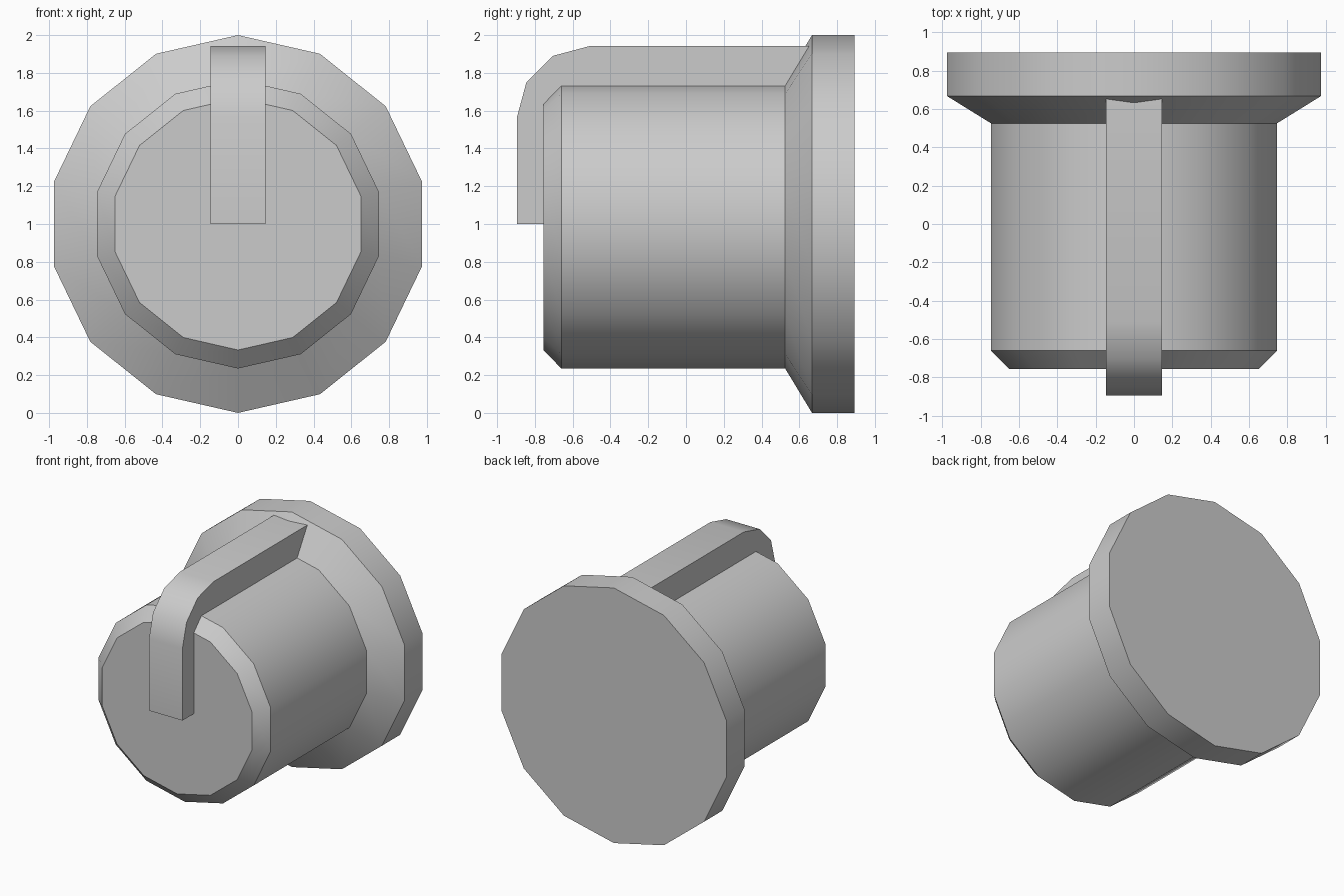
import bpy, bmesh, math

if "Cube" in bpy.data.objects:
    bpy.data.objects.remove(bpy.data.objects["Cube"])

grey = bpy.data.materials.new("grey plastic")
grey.diffuse_color = (0.6, 0.6, 0.6, 1)
grey.use_nodes = True
grey.node_tree.nodes["Principled BSDF"].inputs["Base Color"].default_value = grey.diffuse_color


def finish(bm, name):
    bmesh.ops.recalc_face_normals(bm, faces=bm.faces)
    mesh = bpy.data.meshes.new(name)
    bm.to_mesh(mesh)
    bm.free()
    obj = bpy.data.objects.new(name, mesh)
    bpy.context.collection.objects.link(obj)
    mesh.materials.append(grey)
    bpy.ops.object.select_all(action='DESELECT')
    obj.select_set(True)
    bpy.context.view_layer.objects.active = obj
    bpy.ops.object.shade_smooth_by_angle(angle=math.radians(35))
    return obj


# Knob body: 14-sided turned shape along y, with chamfered front and flared skirt
SIDES = 14
profile = [(-0.755, 0.667), (-0.66, 0.765), (0.525, 0.765), (0.667, 1.0), (0.893, 1.0)]
bm = bmesh.new()
rings = []
for y, r in profile:
    rings.append([bm.verts.new((r * math.sin(2 * math.pi * i / SIDES), y,
                                1 + r * math.cos(2 * math.pi * i / SIDES)))
                  for i in range(SIDES)])
for a, b in zip(rings, rings[1:]):
    for i in range(SIDES):
        j = (i + 1) % SIDES
        bm.faces.new((a[i], a[j], b[j], b[i]))
bm.faces.new(rings[0])
bm.faces.new(rings[-1])
finish(bm, "knob_body")

# Pointer: side outline with rounded front corner, extruded across x
outline = [(-0.895, 1.0), (-0.895, 1.565), (-0.845, 1.75), (-0.705, 1.89),
           (-0.51, 1.942), (0.75, 1.942), (0.75, 1.0)]
bm = bmesh.new()
side = bm.faces.new([bm.verts.new((-0.145, y, z)) for y, z in outline])
ext = bmesh.ops.extrude_face_region(bm, geom=[side])
bmesh.ops.translate(bm, vec=(0.29, 0, 0),
                    verts=[v for v in ext["geom"] if isinstance(v, bmesh.types.BMVert)])
finish(bm, "pointer")
